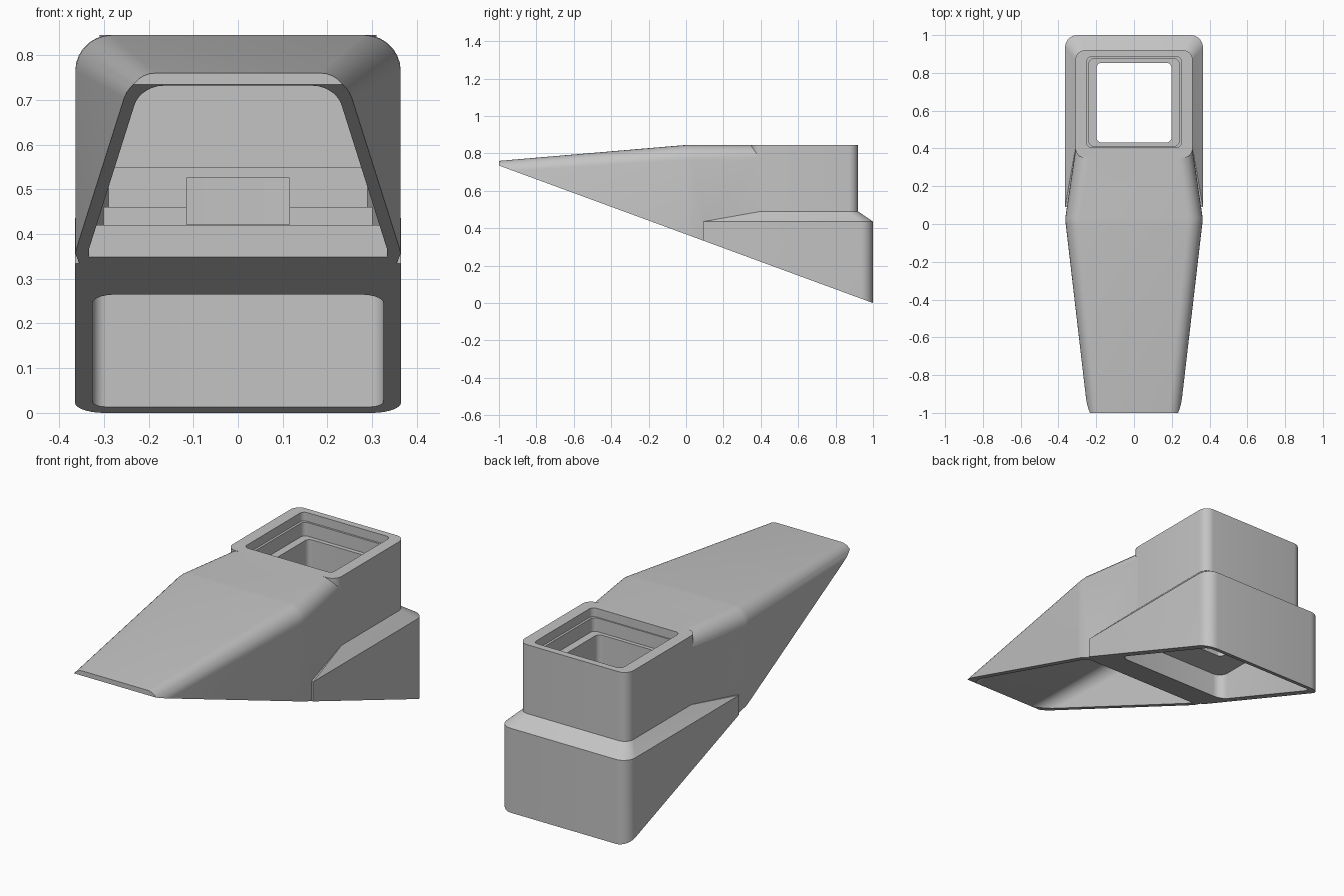
import bpy, bmesh, math

cube = bpy.data.objects.get("Cube")
if cube:
    bpy.data.objects.remove(cube, do_unlink=True)

grey = bpy.data.materials.new("plain grey")
grey.use_nodes = True
colour = (0.55, 0.55, 0.55, 1)
grey.diffuse_color = colour
grey.node_tree.nodes["Principled BSDF"].inputs["Base Color"].default_value = colour


def rounded(half, lo, hi, r_lo, r_hi, steps=7):
    """Rectangle outline, with one corner radius at lo and another at hi."""
    corners = [(1, hi, r_hi, 0), (-1, hi, r_hi, 90), (-1, lo, r_lo, 180), (1, lo, r_lo, 270)]
    points = []
    for side, end, r, start in corners:
        cx = side * (half - r)
        cy = end - r if end == hi else end + r
        for i in range(steps + 1 if r else 1):
            a = math.radians(start + 90 * i / steps)
            points.append((cx + r * math.cos(a), cy + r * math.sin(a)))
    return points


def loft(name, rings, axis):
    """Closed solid through (position, outline) rings along y or z."""
    bm = bmesh.new()
    loops = []
    for t, ring in rings:
        loops.append([bm.verts.new((u, t, v) if axis == "y" else (u, v, t)) for u, v in ring])
    for a, b in zip(loops, loops[1:]):
        for i in range(len(a)):
            j = (i + 1) % len(a)
            bm.faces.new((a[i], a[j], b[j], b[i]))
    bm.faces.new(loops[0])
    bm.faces.new(loops[-1])
    bmesh.ops.recalc_face_normals(bm, faces=bm.faces)
    mesh = bpy.data.meshes.new(name)
    bm.to_mesh(mesh)
    bm.free()
    obj = bpy.data.objects.new(name, mesh)
    bpy.context.collection.objects.link(obj)
    mesh.materials.append(grey)
    return obj


def block(name, half, y0, y1, z0, z1, r_front=0, r_back=0):
    ring = rounded(half, y0, y1, r_front, r_back)
    return loft(name, [(z0, ring), (z1, ring)], "z")


def combine(target, tool, operation):
    mod = target.modifiers.new("join", "BOOLEAN")
    mod.object, mod.operation, mod.solver = tool, operation, "EXACT"
    bpy.context.view_layer.update()
    graph = bpy.context.evaluated_depsgraph_get()
    mesh = bpy.data.meshes.new_from_object(target.evaluated_get(graph))
    target.modifiers.clear()
    target.data = mesh
    bpy.data.objects.remove(tool, do_unlink=True)


def arch(y, half, top, r, bottom=-0.2):
    return y, rounded(half, bottom, top, 0, r)


# Outer shell: tapered hood, lower box, sloping ledge, upper box
body = loft("duct_body", [arch(-1, 0.245, 0.76, 0.06), arch(0, 0.3615, 0.845, 0.08),
                          arch(0.03, 0.364, 0.845, 0.08), arch(0.4, 0.309, 0.845, 0.08)], "y")
combine(body, block("lower_box", 0.365, 0.09, 1, -0.2, 0.435, 0, 0.065), "UNION")
ledge = loft("ledge", [(0.3, rounded(0.365, 0.09, 1, 0, 0.065)),
                       (0.435, rounded(0.365, 0.09, 1, 0, 0.065)),
                       (0.49, rounded(0.31, 0.4, 0.92, 0, 0.05))], "z")
combine(body, ledge, "UNION")
combine(body, block("upper_box", 0.31, 0.35, 0.92, 0.42, 0.845, 0.05, 0.05), "UNION")

# Sloping underside cut
slope = [(-1.2, 0.8085), (1.2, -0.0735), (1.2, -1), (-1.2, -1)]
bm_rings = [(x, slope) for x in (-1, 1)]
under = loft("underside_cut", bm_rings, "y")
for v in under.data.vertices:
    v.co = (v.co.y, v.co.x, v.co.z)
under.data.flip_normals()
combine(body, under, "DIFFERENCE")

# Hood cavity, with a raised floor behind its sill
combine(body, loft("hood_cavity", [arch(-1, 0.217, 0.731, 0.05), arch(0, 0.333, 0.815, 0.07),
                                   arch(0.05, 0.334, 0.815, 0.07)], "y"), "DIFFERENCE")
combine(body, loft("rear_cavity", [arch(0.03, 0.332, 0.814, 0.07, 0.42),
                                   arch(0.37, 0.283, 0.814, 0.07, 0.42)], "y"), "DIFFERENCE")

# Steps at the back of the hood cavity
for y, top in ((0.25, 0.46), (0.32, 0.55)):
    combine(body, block("cavity_step", 0.303, y, 0.395, 0.41, top), "UNION")

# Lower cavity, stepped well and the port between well and hood
combine(body, block("lower_cavity", 0.325, 0.28, 0.963, -0.3, 0.39, 0.05, 0.03), "DIFFERENCE")
for half, y0, y1, z in ((0.25, 0.405, 0.885, 0.80), (0.238, 0.412, 0.875, 0.73), (0.198, 0.432, 0.853, 0.3)):
    combine(body, block("well", half, y0, y1, z, 1, 0.025, 0.025), "DIFFERENCE")
combine(body, block("port", 0.115, 0.2, 0.5, 0.421, 0.525), "DIFFERENCE")

# One colour, smooth rounds with sharp edges
body.data.materials.clear()
body.data.materials.append(grey)
for face in body.data.polygons:
    face.material_index = 0
bpy.ops.object.select_all(action="DESELECT")
body.select_set(True)
bpy.context.view_layer.objects.active = body
bpy.ops.object.shade_smooth_by_angle(angle=math.radians(25))
